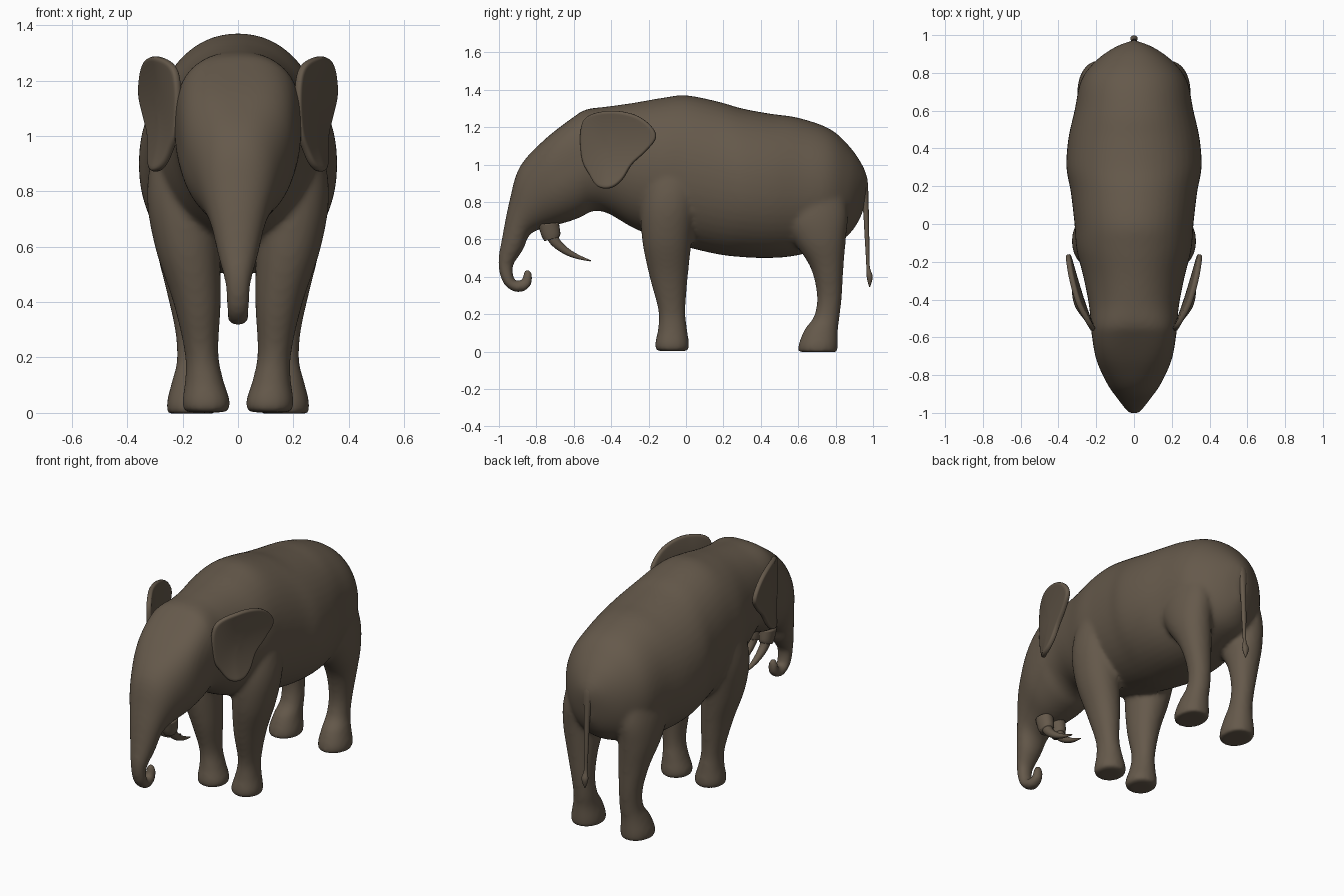
import bpy, bmesh, math

hide = bpy.data.materials.new("grey_brown_hide")
hide.diffuse_color = (0.13, 0.10, 0.07, 1)


def spline(rows, n=5, closed=False):
    """Catmull-Rom resampling of rows of numbers."""
    out, m = [], len(rows)
    pick = lambda i: rows[i % m] if closed else rows[max(0, min(m - 1, i))]
    for i in range(m if closed else m - 1):
        for k in range(n):
            t = k / n
            out.append([0.5 * (2 * b + (c - a) * t + (2 * a - 5 * b + 4 * c - d) * t * t
                               + (3 * b - a - 3 * c + d) * t ** 3)
                        for a, b, c, d in zip(pick(i - 1), pick(i), pick(i + 1), pick(i + 2))])
    return out if closed else out + [list(rows[-1])]


def loft(bm, rows, side=1, seg=32, boxy=lambda y: 2.1):
    """Rows: centre x, outline point A (y, z), outline point B (y, z), half width.
    boxy gives the squareness of the A half of each ring."""
    rings = []
    for x, ya, za, yb, zb, w in spline(rows):
        ring = []
        for k in range(seg):
            a = 2 * math.pi * k / seg
            p = boxy(ya) if k < seg / 2 else 2.1
            c, s = (math.copysign(abs(f) ** (2 / p), f) for f in (math.cos(a), math.sin(a)))
            ring.append(bm.verts.new((side * x + w * c, (ya + yb) / 2 + s * (ya - yb) / 2,
                                      (za + zb) / 2 + s * (za - zb) / 2)))
        rings.append(ring)
    for r, q in zip(rings, rings[1:]):
        for k in range(seg):
            bm.faces.new((r[k], r[(k + 1) % seg], q[(k + 1) % seg], q[k]))
    bm.faces.new(rings[0])
    bm.faces.new(rings[-1])


def finish(name, bm):
    bmesh.ops.recalc_face_normals(bm, faces=bm.faces[:])
    me = bpy.data.meshes.new(name)
    bm.to_mesh(me)
    bm.free()
    me.materials.append(hide)
    me.polygons.foreach_set("use_smooth", [True] * len(me.polygons))
    ob = bpy.data.objects.new(name, me)
    bpy.context.collection.objects.link(ob)
    return ob


# Torso, head and trunk: top/bottom outline points and half width, rear to trunk tip
spine = [
    (.972, .92, .945, .74, .03), (.947, .99, .90, .66, .115), (.88, 1.09, .84, .60, .205),
    (.77, 1.19, .75, .56, .28), (.60, 1.25, .60, .515, .315), (.45, 1.272, .45, .50, .348),
    (.30, 1.30, .30, .505, .358), (.17, 1.337, .17, .52, .335), (0, 1.37, 0, .56, .315),
    (-.13, 1.356, -.13, .60, .305), (-.28, 1.33, -.28, .66, .268), (-.42, 1.31, -.42, .74, .24),
    (-.53, 1.295, -.50, .75, .23), (-.60, 1.255, -.57, .715, .224), (-.76, 1.13, -.66, .685, .20),
    (-.89, .985, -.76, .66, .148), (-.945, .80, -.835, .625, .105), (-.985, .60, -.87, .545, .073),
    (-1.004, .48, -.922, .465, .047), (-.987, .385, -.923, .405, .042),
    (-.945, .333, -.915, .38, .039), (-.89, .315, -.885, .38, .037),
    (-.835, .345, -.869, .382, .032), (-.82, .40, -.874, .402, .028), (-.832, .44, -.862, .44, .02)]
body = bmesh.new()
loft(body, [(0, *r) for r in spine], seg=48,
     boxy=lambda y: 2.1 + 1.2 * math.exp(-((y + .66) / .15) ** 2))

# Legs: x, front y, back y, z, half width
front_leg = [
    (.115, -.160, .012, .002, .080), (.115, -.166, .017, .04, .087), (.122, -.150, .006, .12, .069),
    (.132, -.148, -.003, .22, .061), (.148, -.195, .01, .40, .086), (.182, -.235, .032, .60, .118),
    (.197, -.24, .06, .80, .132), (.175, -.20, .07, 1.0, .115), (.14, -.14, .04, 1.15, .07)]
hind_leg = [
    (.167, .60, .81, -.003, .088), (.167, .602, .813, .04, .09), (.163, .635, .813, .12, .074),
    (.157, .685, .822, .19, .064), (.162, .70, .834, .30, .066), (.175, .665, .842, .45, .086),
    (.188, .57, .855, .60, .107), (.183, .50, .865, .75, .112), (.155, .56, .83, .95, .09)]
for side in (1, -1):
    for leg in (front_leg, hind_leg):
        loft(body, [(x, a, z, b, z, w) for x, a, b, z, w in leg], side)

# Fuse all body volumes into one soft skin
ob = finish("body_with_legs_and_trunk", body)
remesh = ob.modifiers.new("fuse", 'REMESH')
remesh.mode = 'VOXEL'
remesh.voxel_size = 0.012
remesh.use_smooth_shade = True
soft = ob.modifiers.new("soften", 'SMOOTH')
soft.factor = 0.5
soft.iterations = 12

# Ears: outline in the side view, bowed outwards to the rear edge, top and lobe
ear_outline = [(-.555, 1.03), (-.562, 1.18), (-.525, 1.26), (-.40, 1.288), (-.27, 1.265),
               (-.185, 1.205), (-.16, 1.14), (-.22, 1.065), (-.29, 1.0), (-.34, .92),
               (-.40, .875), (-.47, .88), (-.515, .945)]
outline = spline(ear_outline, 4, True)
cy, cz = -.40, 1.10
for side, label in ((1, "left"), (-1, "right")):
    bm = bmesh.new()

    def ear_vert(s, y, z):
        y, z = cy + s * (y - cy), cz + s * (z - cz)
        t = max(0, (y + .57) / .41)
        x = .208 + .14 * t ** .8 + .028 * ((z - 1.1) / .2) ** 2 * min(1, 3 * t)
        return bm.verts.new((side * x, y, z))

    rings = [[ear_vert(s, y, z) for y, z in outline] for s in (1, .93, .8, .6, .4, .2)]
    n = len(outline)
    for r, q in zip(rings, rings[1:]):
        for k in range(n):
            bm.faces.new((r[k], r[(k + 1) % n], q[(k + 1) % n], q[k]))
    bm.faces.new(rings[-1])
    ear = finish(label + "_ear", bm)
    solid = ear.modifiers.new("thickness", 'SOLIDIFY')
    solid.thickness = 0.028
    solid.offset = 0
    ear.modifiers.new("round", 'SUBSURF').levels = 1

    # Tusk with its fleshy socket, sweeping back under the jaw
    bm = bmesh.new()
    loft(bm, [(.045, -.68, .69, -.79, .68, .045), (.044, -.672, .635, -.775, .625, .04),
              (.043, -.675, .615, -.757, .59, .036)], side, seg=20)
    loft(bm, [(.044, -.69, .65, -.76, .63, .028), (.043, -.675, .60, -.72, .57, .026),
              (.04, -.63, .553, -.655, .523, .02), (.036, -.575, .518, -.585, .496, .013),
              (.032, -.508, .488, -.51, .482, .003)], side, seg=20)
    finish(label + "_tusk", bm)

# Tail with tuft
bm = bmesh.new()
loft(bm, [(0, b, z, f, z, w) for b, f, z, w in (
    (.95, .88, .97, .045), (.970, .91, .92, .035), (.976, .942, .80, .019), (.98, .956, .60, .014),
    (.982, .964, .46, .01), (.998, .966, .40, .02), (.984, .979, .345, .003))], seg=16)
finish("tail", bm)
